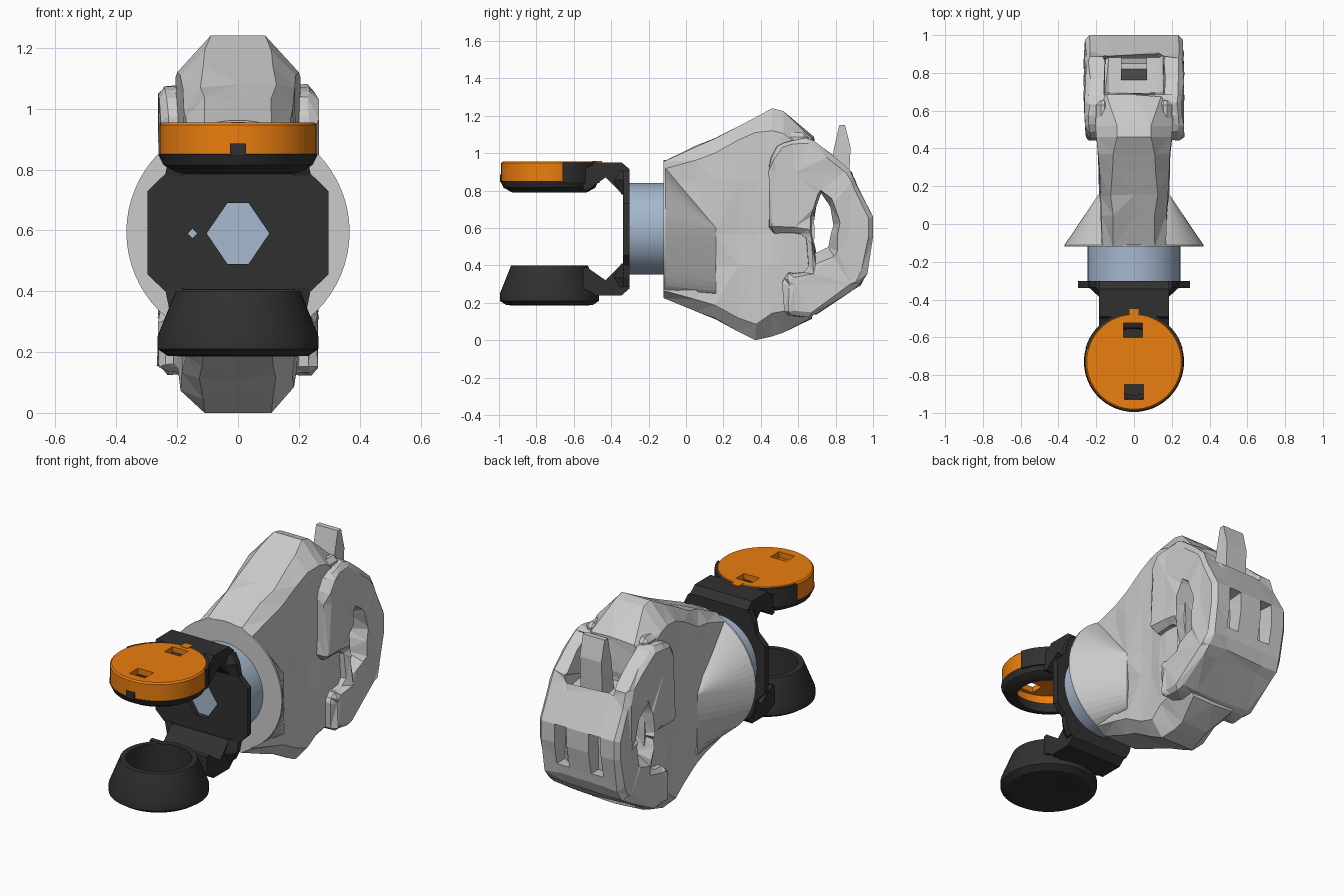
import bpy, bmesh, math, random
from mathutils import Vector

if "Cube" in bpy.data.objects:
    bpy.data.objects.remove(bpy.data.objects["Cube"])

random.seed(4)
MID = 0.595      # height of the wrist axis
CUP_Y = -0.73    # centre of the two round fingers


def material(name, rgb):
    m = bpy.data.materials.new(name)
    m.diffuse_color = (*rgb, 1)
    m.use_nodes = True
    m.node_tree.nodes["Principled BSDF"].inputs["Base Color"].default_value = m.diffuse_color
    return m


DARK = material("dark", (0.03, 0.03, 0.03))
ORANGE = material("orange", (0.83, 0.21, 0.005))
BLUE = material("steel_blue", (0.38, 0.48, 0.62))


def loft(name, rings, mat=None, closed=False):
    """Skin a list of equal-length rings; cap the ends unless closed."""
    bm = bmesh.new()
    vs = [[bm.verts.new(p) for p in r] for r in rings]
    n = len(vs[0])
    pairs = list(zip(vs, vs[1:])) + ([(vs[-1], vs[0])] if closed else [])
    for a, b in pairs:
        for i in range(n):
            bm.faces.new((a[i], a[(i + 1) % n], b[(i + 1) % n], b[i]))
    if not closed:
        bm.faces.new(vs[0])
        bm.faces.new(vs[-1])
    bmesh.ops.recalc_face_normals(bm, faces=bm.faces)
    me = bpy.data.meshes.new(name)
    bm.to_mesh(me)
    bm.free()
    ob = bpy.data.objects.new(name, me)
    bpy.context.collection.objects.link(ob)
    if mat:
        me.materials.append(mat)
    return ob


def prism_x(name, prof, x0, x1, mat=None):
    return loft(name, [[(x, y, z) for y, z in prof] for x in (x0, x1)], mat)


def prism_y(name, prof, y0, y1, mat=None):
    return loft(name, [[(x, y, z) for x, z in prof] for y in (y0, y1)], mat)


def lathe(name, prof, mat, closed=False, n=64):
    """Revolve (radius, z) about the vertical axis of the cups."""
    ob = loft(name, [[(r * math.cos(2 * math.pi * i / n), CUP_Y + r * math.sin(2 * math.pi * i / n), z)
                      for i in range(n)] for r, z in prof], mat, closed)
    smooth(ob)
    return ob


def box(name, lo, hi, mat=None):
    return prism_x(name, [(lo[1], lo[2]), (hi[1], lo[2]), (hi[1], hi[2]), (lo[1], hi[2])], lo[0], hi[0], mat)


def activate(ob):
    bpy.ops.object.select_all(action='DESELECT')
    ob.select_set(True)
    bpy.context.view_layer.objects.active = ob


def smooth(ob):
    activate(ob)
    bpy.ops.object.shade_smooth_by_angle(angle=math.radians(30))


def boolean(ob, other, op='DIFFERENCE'):
    m = ob.modifiers.new("bool", 'BOOLEAN')
    m.object, m.operation, m.solver = other, op, 'EXACT'
    activate(ob)
    bpy.ops.object.modifier_apply(modifier=m.name)
    bpy.data.objects.remove(other)


def bevel(ob, w):
    m = ob.modifiers.new("bevel", 'BEVEL')
    m.width, m.segments, m.limit_method = w, 1, 'ANGLE'
    activate(ob)
    bpy.ops.object.modifier_apply(modifier=m.name)


def facet(ob, cuts, amount):
    """Slice the mesh by planes and nudge the points for a rough cast look."""
    bm = bmesh.new()
    bm.from_mesh(ob.data)
    for axis, v in cuts:
        no = Vector([float(axis == k) for k in range(3)])
        bmesh.ops.bisect_plane(bm, geom=bm.verts[:] + bm.edges[:] + bm.faces[:], plane_co=no * v, plane_no=no)
    bmesh.ops.remove_doubles(bm, verts=bm.verts, dist=0.012)
    bmesh.ops.triangulate(bm, faces=bm.faces)
    for v in bm.verts:
        if 0.02 < v.co.y < 0.97 and 0.06 < v.co.z < 1.1:
            v.co += Vector([random.uniform(-amount, amount) for _ in range(3)])
    bmesh.ops.recalc_face_normals(bm, faces=bm.faces)
    bm.to_mesh(ob.data)
    bm.free()


# --- grey housing: core lofted along y (y, bottom, top, half width, flat half width, chamfer)
def section(y, z0, z1, w, t, c):
    half = [(t, z0), (w, z0 + c), (w, z1 - c), (t, z1)]
    return [(x, y, z) for x, z in half] + [(-x, y, z) for x, z in reversed(half)]


core = loft("housing_core", [
    section(-0.12, 0.225, 0.955, 0.17, 0.11, 0.04),
    section(0.15, 0.11, 1.075, 0.18, 0.12, 0.08),
    section(0.37, 0.0, 1.19, 0.19, 0.11, 0.08),
    section(0.46, 0.02, 1.24, 0.20, 0.09, 0.12),
    section(0.52, 0.04, 1.225, 0.205, 0.09, 0.12),
    section(0.68, 0.12, 1.08, 0.205, 0.14, 0.10)])

# rear shell, full width, stepping back below mid height
shell = prism_x("housing_rear", [
    (0.44, 0.58), (0.45, 0.97), (0.50, 1.06), (0.66, 1.08), (0.77, 1.0), (0.87, 0.91), (0.92, 0.82),
    (1.0, 0.66), (1.0, 0.55), (0.965, 0.36), (0.93, 0.30), (0.68, 0.13), (0.52, 0.13), (0.52, 0.35),
    (0.66, 0.37), (0.64, 0.57)], -0.26, 0.26)
bevel(shell, 0.025)
# grip opening through the rear, flared at both sides
hole = [(0.72, 0.80), (0.775, 0.72), (0.795, 0.62), (0.765, 0.49), (0.69, 0.46), (0.67, 0.56), (0.69, 0.70)]
wide = [(0.72, 0.81), (0.80, 0.73), (0.83, 0.62), (0.81, 0.42), (0.70, 0.39), (0.66, 0.54), (0.67, 0.70)]
boolean(shell, loft("grip_cut", [[(x, y, z) for y, z in p] for x, p in
                                 ((-0.3, wide), (-0.15, hole), (0.15, hole), (0.3, wide))]))
# sloped pocket at the top rear and slots in the back
boolean(shell, prism_x("pocket_cut", [(0.68, 1.3), (0.69, 0.85), (0.89, 0.82), (0.95, 1.3)], -0.16, 0.16))
for x in (-0.11, 0.11):
    boolean(shell, box("slot_cut", (x - 0.04, 0.90, 0.42), (x + 0.04, 1.1, 0.66)))
facet(shell, [(0, -0.13), (0, 0.13), (1, 0.58), (1, 0.88), (2, 0.3), (2, 0.57), (2, 0.9)], 0.008)
facet(core, [(0, 0.0), (1, 0.05), (1, 0.28), (2, 0.4), (2, 0.57), (2, 0.85)], 0.008)

# upright prong in the pocket
prism_x("prong", [(0.76, 0.82), (0.79, 1.02), (0.82, 1.15), (0.85, 1.15), (0.88, 1.03), (0.87, 0.82)], -0.07, 0.07)

# mirrored shoulder lumps
for s in (-1, 1):
    xa, xb = sorted((s * 0.13, s * 0.2))
    bevel(box("shoulder", (xa, 0.47, 0.9), (xb, 0.655, 1.11)), 0.025)

# flange: round face blending into the flat sides of the core
N = 64
front, back = [], []
for i in range(N):
    a = 2 * math.pi * i / N
    c, s = math.cos(a), math.sin(a)
    front.append((0.367 * c, -0.12, MID + 0.367 * s))
    back.append((max(-0.185, min(0.185, 0.4 * c)), 0.16, max(0.25, min(0.60, MID + 0.4 * s))))
loft("flange", [front, [(x, -0.11, z) for x, y, z in front], back])

# --- blue wrist cylinder
wrist = loft("wrist", [[(0.245 * math.cos(2 * math.pi * i / N), y, MID + 0.245 * math.sin(2 * math.pi * i / N))
                        for i in range(N)] for y in (-0.31, -0.115)], BLUE)
smooth(wrist)

# --- dark fork: octagonal plate with a hexagonal window
plate = prism_y("fork_plate", [(-0.24, 0.40), (0.24, 0.40), (0.297, 0.455), (0.297, 0.73),
                               (0.24, 0.785), (-0.24, 0.785), (-0.297, 0.73), (-0.297, 0.455)], -0.338, -0.303, DARK)
boolean(plate, prism_y("window_cut", [(-0.103, 0.59), (-0.035, 0.69), (0.035, 0.69),
                                      (0.103, 0.59), (0.035, 0.49), (-0.035, 0.49)], -0.5, -0.2))
boolean(plate, prism_y("pin_cut", [(-0.165, 0.59), (-0.15, 0.606), (-0.134, 0.59), (-0.15, 0.574)], -0.5, -0.2))

# fork arms with inner braces, mirrored about the wrist axis
arm = [(-0.303, 0.19), (-0.303, 0.32), (-0.345, 0.356), (-0.49, 0.356), (-0.50, 0.34), (-0.55, 0.32), (-0.55, 0.21),
       (-0.53, 0.205), (-0.43, 0.275), (-0.345, 0.19)]
for name, s in (("fork_arm_upper", 1), ("fork_arm_lower", -1)):
    prism_x(name, [(y, MID + s * h) for y, h in arm], -0.185, 0.185, DARK)
    for side in (-1, 1):  # tapering gusset between plate and arm
        loft(name + "_gusset", [[(side * 0.18, -0.303, MID + s * h), (side * w, -0.303, MID + s * h),
                                 (side * w, -0.335, MID + s * h), (side * 0.18, y, MID + s * h)]
                                for h, w, y in ((0.185, 0.24, -0.345), (0.26, 0.225, -0.39), (0.31, 0.20, -0.36))], DARK)

# lower cup, open on top
lathe("lower_cup", [(0.05, 0.205), (0.15, 0.185), (0.23, 0.187), (0.265, 0.21), (0.265, 0.25), (0.205, 0.40),
                    (0.175, 0.40), (0.175, 0.235)], DARK)

# upper ring, with a raised wall around its rear half
lathe("upper_ring", [(0.20, 0.79), (0.245, 0.815), (0.262, 0.85), (0.20, 0.86), (0.175, 0.79)], DARK, True)
wall = lathe("upper_ring_wall", [(0.25, 0.84), (0.267, 0.84), (0.267, 0.951), (0.25, 0.951)], DARK, True)
boolean(wall, box("wall_cut", (-0.4, -1.2, 0.7), (0.4, -0.66, 1.1)))
box("latch", (-0.026, -0.995, 0.845), (0.026, -0.96, 0.885), DARK)

# hollow orange cap with two slots and a rear tab
cap = lathe("orange_cap", [(0.225, 0.92), (0.225, 0.845), (0.258, 0.845), (0.258, 0.946), (0.25, 0.955)], ORANGE)
for x0, x1, y0, y1 in ((-0.055, 0.045, -0.60, -0.525), (-0.05, 0.05, -0.93, -0.85)):
    boolean(cap, box("slot_cut", (x0, y0, 0.7), (x1, y1, 1.1)))
box("orange_tab", (-0.025, -0.50, 0.90), (0.025, -0.45, 0.957), ORANGE)
